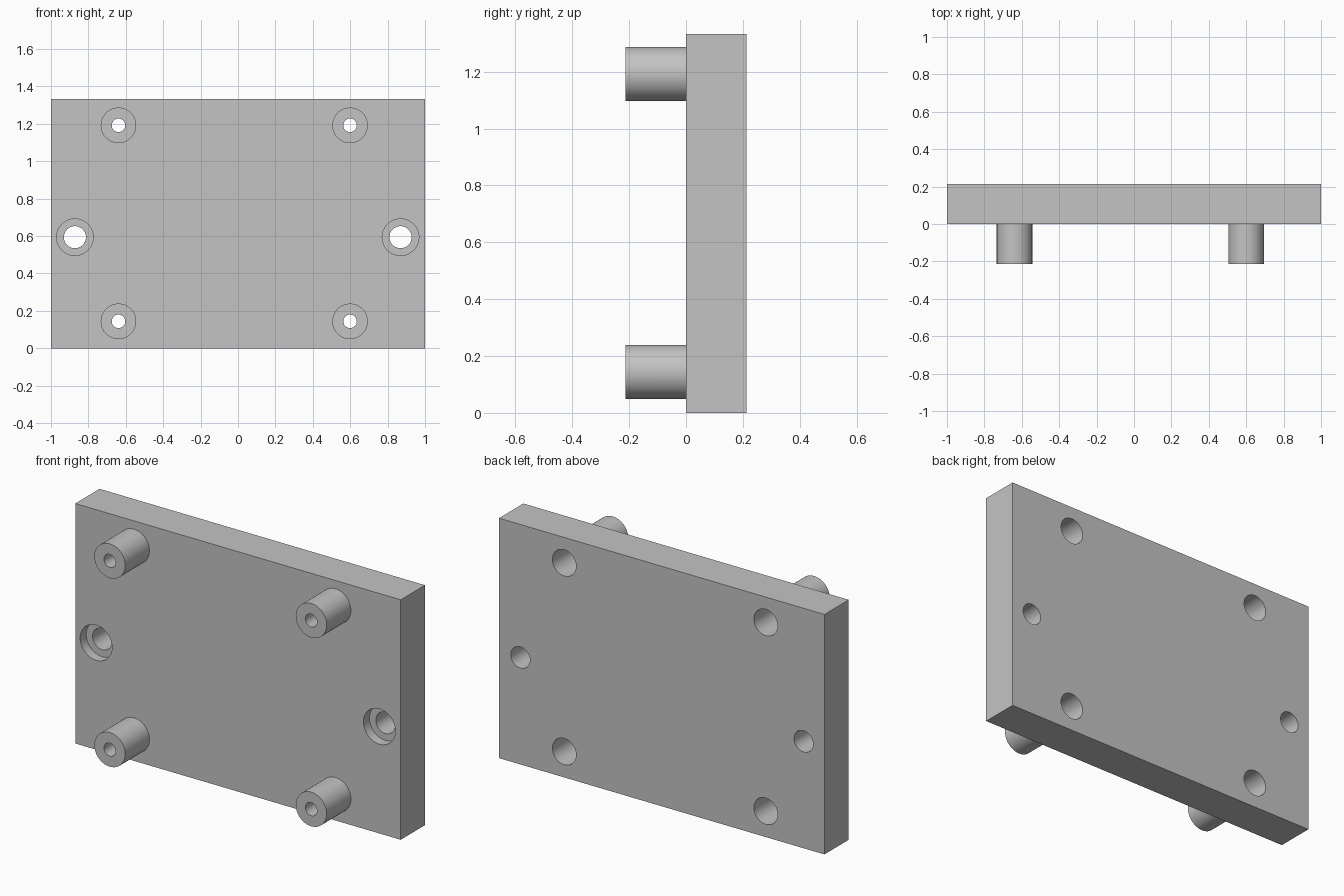
import bpy
import math

old = bpy.data.objects.get("Cube")
if old:
    bpy.data.objects.remove(old, do_unlink=True)

WIDTH, HEIGHT, THICK = 2.0, 1.333, 0.213
BOSS_LENGTH, BOSS_R = 0.213, 0.095
STANDOFFS = [(x, z) for x in (-0.639, 0.599) for z in (0.144, 1.192)]
MOUNTS = [(x, 0.594) for x in (-0.872, 0.869)]

grey = bpy.data.materials.new("light grey")
grey.use_nodes = True
colour = (0.55, 0.55, 0.55, 1)
grey.diffuse_color = colour
grey.node_tree.nodes["Principled BSDF"].inputs["Base Color"].default_value = colour


def rod(name, x, z, radius, y0, y1):
    """Cylinder along y, from y0 to y1."""
    bpy.ops.mesh.primitive_cylinder_add(
        vertices=64, radius=radius, depth=y1 - y0,
        location=(x, (y0 + y1) / 2, z), rotation=(math.pi / 2, 0, 0))
    ob = bpy.context.object
    ob.name = name
    ob.data.materials.append(grey)
    return ob


def combine(target, tool, operation):
    """Apply a boolean, then discard the tool object."""
    mod = target.modifiers.new(operation.lower(), "BOOLEAN")
    mod.operation = operation
    mod.solver = "EXACT"
    mod.object = tool
    bpy.ops.object.select_all(action="DESELECT")
    target.select_set(True)
    bpy.context.view_layer.objects.active = target
    bpy.ops.object.modifier_apply(modifier=mod.name)
    bpy.data.objects.remove(tool, do_unlink=True)


# Base plate
bpy.ops.mesh.primitive_cube_add(size=1, location=(0, THICK / 2, HEIGHT / 2))
plate = bpy.context.object
plate.name = "mounting_plate"
plate.scale = (WIDTH, THICK, HEIGHT)
bpy.ops.object.transform_apply(location=True, rotation=True, scale=True)
plate.data.materials.append(grey)

# Standoffs with a screw hole, and a wide head recess from the back
for x, z in STANDOFFS:
    combine(plate, rod("standoff", x, z, BOSS_R, -BOSS_LENGTH, 0.05), "UNION")
    combine(plate, rod("screw_hole", x, z, 0.036, -0.4, 0.4), "DIFFERENCE")
    combine(plate, rod("head_recess", x, z, 0.073, 0.003, 0.4), "DIFFERENCE")

# Counterbored mounting holes at the sides
for x, z in MOUNTS:
    combine(plate, rod("mount_hole", x, z, 0.059, -0.1, 0.4), "DIFFERENCE")
    combine(plate, rod("counterbore", x, z, 0.098, -0.1, 0.053), "DIFFERENCE")

bpy.ops.object.shade_smooth_by_angle(angle=math.radians(30))
